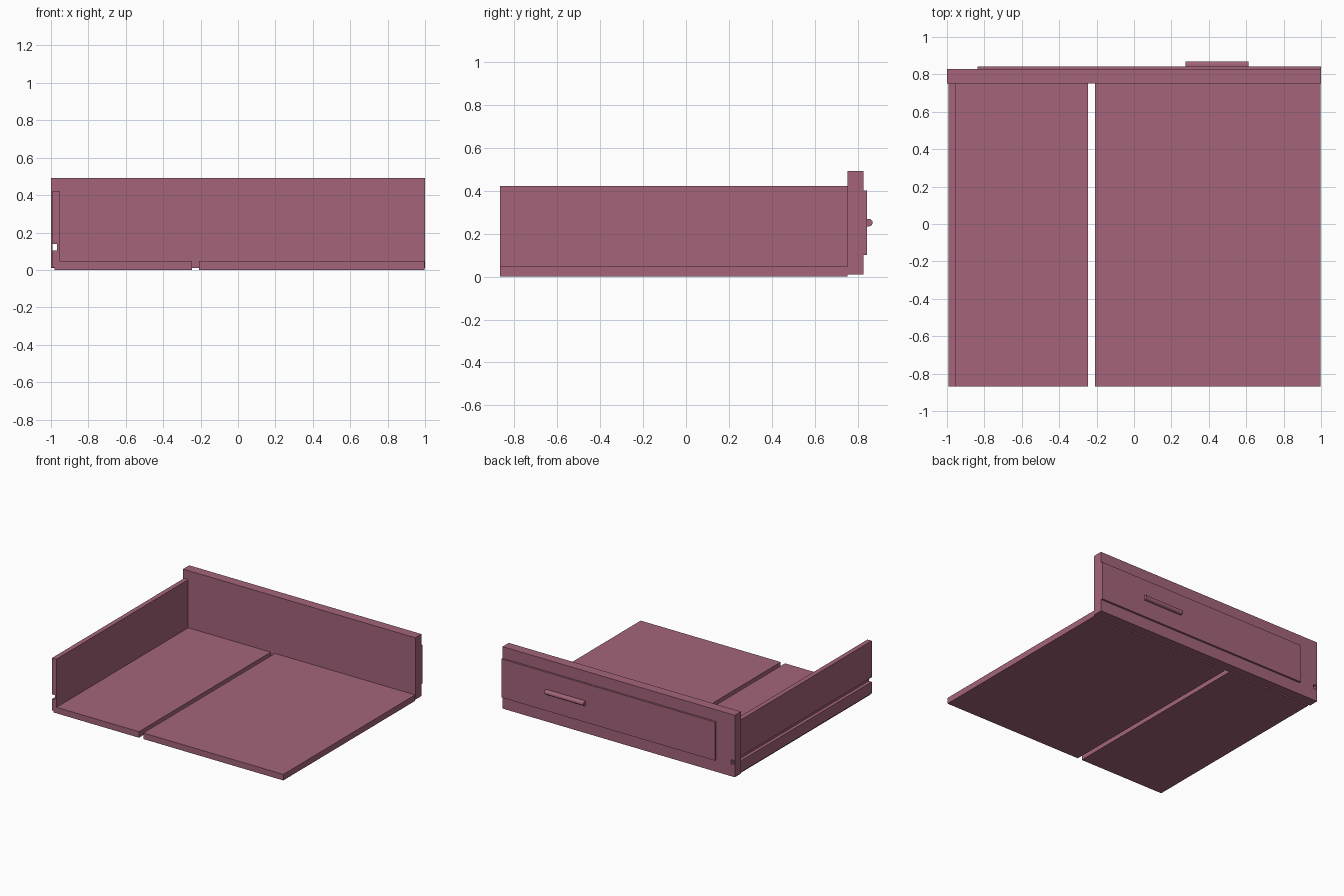
import bpy, bmesh, math

if "Cube" in bpy.data.objects:
    bpy.data.objects.remove(bpy.data.objects["Cube"])

paint = bpy.data.materials.new("dusty_rose")
paint.diffuse_color = (0.366, 0.127, 0.195, 1)
paint.use_nodes = True
paint.node_tree.nodes["Principled BSDF"].inputs["Base Color"].default_value = paint.diffuse_color


def extrude_profile(name, pts, axis, a, b):
    """Sweep a closed profile along x (profile y,z) or y (profile x,z)."""
    def place(p, t):
        return (t, p[0], p[1]) if axis == 'x' else (p[0], t, p[1])
    bm = bmesh.new()
    face = bm.faces.new([bm.verts.new(place(p, a)) for p in pts])
    ext = bmesh.ops.extrude_face_region(bm, geom=[face])
    moved = [v for v in ext['geom'] if isinstance(v, bmesh.types.BMVert)]
    d = b - a
    bmesh.ops.translate(bm, verts=moved, vec=(d, 0, 0) if axis == 'x' else (0, d, 0))
    bmesh.ops.recalc_face_normals(bm, faces=bm.faces)
    me = bpy.data.meshes.new(name)
    bm.to_mesh(me)
    bm.free()
    me.materials.append(paint)
    ob = bpy.data.objects.new(name, me)
    bpy.context.collection.objects.link(ob)
    return ob


def box(name, x0, x1, y0, y1, z0, z1):
    return extrude_profile(name, [(x0, z0), (x1, z0), (x1, z1), (x0, z1)], 'y', y0, y1)


BACK, JOIN, FACE = -0.868, 0.752, 0.828

# Two bottom boards with a gap between them
box("bottom_board_narrow", -0.98, -0.245, BACK, JOIN, 0.0, 0.047)
box("bottom_board_wide", -0.208, 0.998, BACK, JOIN, 0.0, 0.047)

# Side board: runner groove on the outside, rebate for the bottom board inside
side = [(-0.992, 0.014), (-0.98, 0.014), (-0.98, 0.047), (-0.955, 0.047),
        (-0.955, 0.422), (-0.992, 0.422), (-0.992, 0.138), (-0.967, 0.138),
        (-0.967, 0.103), (-0.992, 0.103)]
extrude_profile("side_board", side, 'y', BACK, JOIN)

# Drawer front with the runner groove cut through it
front = box("drawer_front", -1.0, 1.0, JOIN, FACE, 0.01, 0.492)
cutter = box("groove_cutter", -0.992, -0.967, JOIN - 0.1, FACE + 0.1, 0.103, 0.138)
cutter.hide_render = True
cutter.hide_set(True)
cut = front.modifiers.new("groove", 'BOOLEAN')
cut.operation = 'DIFFERENCE'
cut.solver = 'EXACT'
cut.object = cutter

# Raised panel on the front
box("raised_panel", -0.838, 1.0, FACE, 0.843, 0.102, 0.402)

# Rounded bar handle, flat against the panel
r, cy, cz = 0.0175, 0.8525, 0.252
arc = [(cy + r * math.cos(t), cz + r * math.sin(t))
       for t in (math.radians(-90 + 22.5 * i) for i in range(9))]
extrude_profile("handle", [(0.843, cz - r)] + arc + [(0.843, cz + r)], 'x', 0.275, 0.612)
